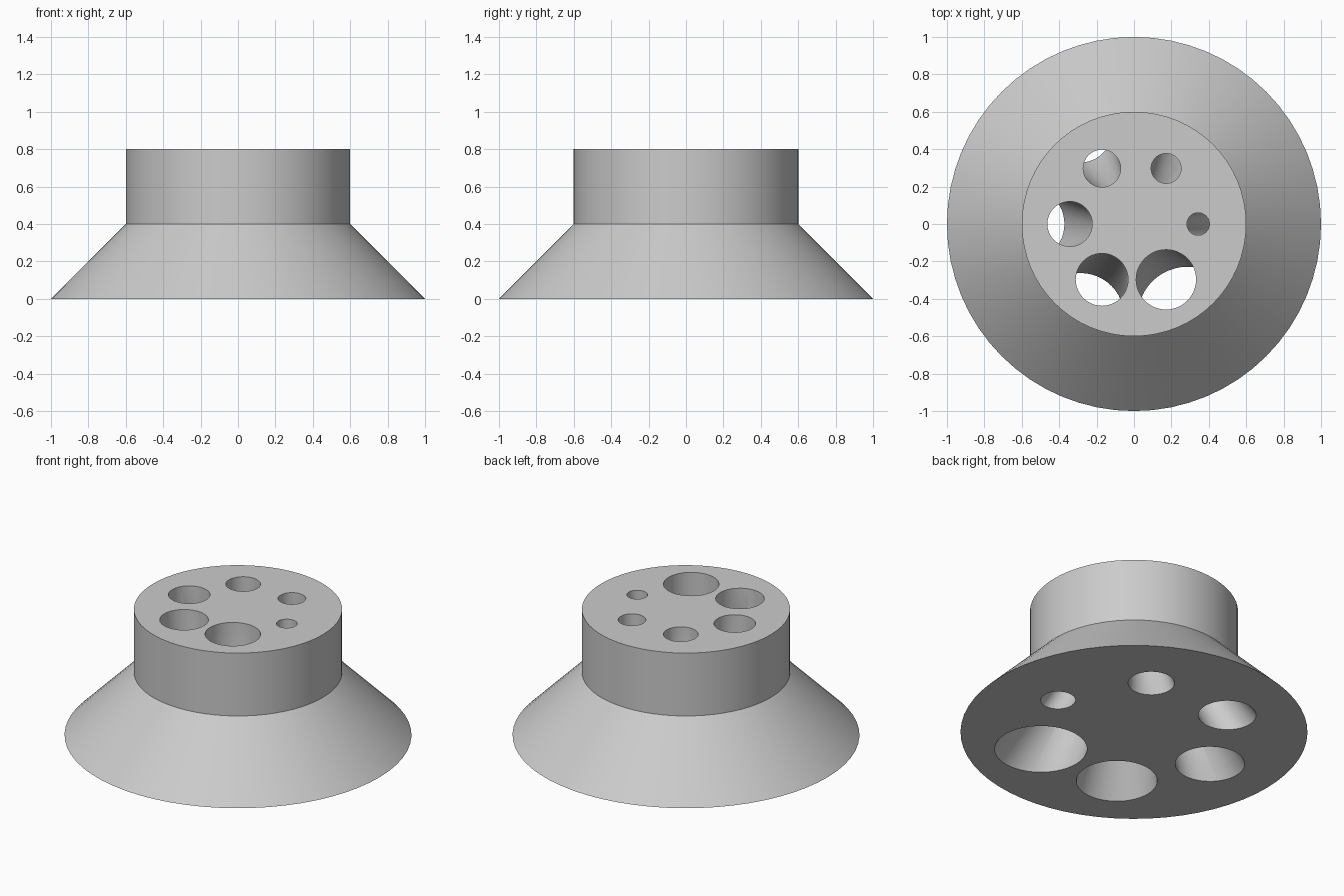
import bpy, bmesh, math

if "Cube" in bpy.data.objects:
    bpy.data.objects.remove(bpy.data.objects["Cube"])

TAPER = 0.6    # plan shrinks to this at the shoulder
MID, TOP = 0.4, 0.8


def lofted(name, rings, sides):
    """Closed solid through circles given as (x, y, z, radius)."""
    bm = bmesh.new()
    loops = []
    for x, y, z, r in rings:
        loops.append([bm.verts.new((x + r * math.cos(2 * math.pi * i / sides),
                                    y + r * math.sin(2 * math.pi * i / sides), z))
                      for i in range(sides)])
    for a, b in zip(loops, loops[1:]):
        for i in range(sides):
            j = (i + 1) % sides
            bm.faces.new((a[i], a[j], b[j], b[i]))
    bm.faces.new(loops[0][::-1])
    bm.faces.new(loops[-1])
    bmesh.ops.recalc_face_normals(bm, faces=bm.faces)
    mesh = bpy.data.meshes.new(name)
    bm.to_mesh(mesh)
    bm.free()
    obj = bpy.data.objects.new(name, mesh)
    bpy.context.collection.objects.link(obj)
    return obj


gray = bpy.data.materials.new("gray")
gray.diffuse_color = (0.6, 0.6, 0.6, 1)
gray.use_nodes = True
gray.node_tree.nodes["Principled BSDF"].inputs["Base Color"].default_value = gray.diffuse_color

# Flared base with a straight collar
body = lofted("flared_body", [(0, 0, 0, 1), (0, 0, MID, TAPER), (0, 0, TOP, TAPER)], 64)
body.data.materials.append(gray)
bpy.context.view_layer.objects.active = body

# Ring of six growing holes that follow the flare of the body
for k in range(6):
    ang = k * math.pi / 3
    r = (3 + k) / 30
    x, y = 0.572 * math.cos(ang), 0.572 * math.sin(ang)
    rings = []
    for z, s in ((-0.1, 1.1), (MID, TAPER), (TOP + 0.1, TAPER)):
        rings.append((x * s, y * s, z, r * s))
    cutter = lofted("hole_cutter", rings, 48)
    cutter.data.materials.append(gray)
    cutter.hide_render = True
    mod = body.modifiers.new("hole", 'BOOLEAN')
    mod.operation = 'DIFFERENCE'
    mod.solver = 'EXACT'
    mod.object = cutter
    bpy.ops.object.modifier_apply(modifier=mod.name)
    bpy.data.objects.remove(cutter)

# Smooth walls, crisp rims
body.select_set(True)
bpy.ops.object.shade_smooth_by_angle(angle=math.radians(30))
